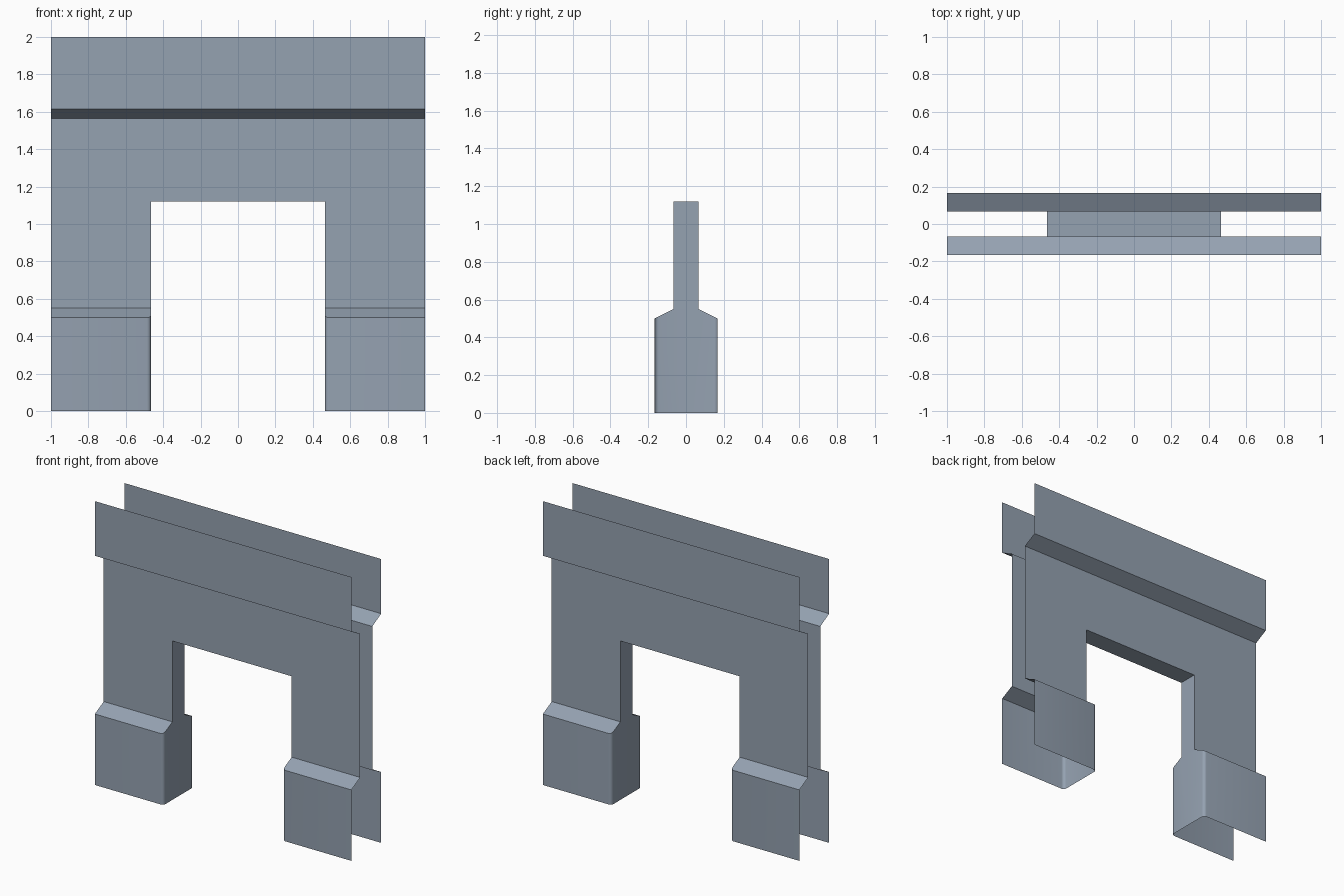
import bpy, bmesh, math
from mathutils import Vector

if "Cube" in bpy.data.objects:
    bpy.data.objects.remove(bpy.data.objects["Cube"])

H, R = 0.465, 0.022            # half door width, corner radius of the plinth
YO, YI = -0.166, -0.067        # outer and inner front planes
DOOR, TOP = 1.12, 2.0

mat = bpy.data.materials.new("blue grey stone")
mat.diffuse_color = (0.30, 0.36, 0.44, 1)
mat.use_nodes = True
mat.node_tree.nodes["Principled BSDF"].inputs["Base Color"].default_value = mat.diffuse_color

FRONT, INWARD, DOWN = Vector((0, -1, 0)), Vector((-1, 0, 0)), Vector((0, 0, -1))


def part(name, faces):
    """Build the +x / front quarter from (points, outward direction), then mirror."""
    bm = bmesh.new()
    for pts, out in faces:
        f = bm.faces.new([bm.verts.new(p) for p in pts])
        f.normal_update()
        if f.normal.dot(out) < 0:
            f.normal_flip()
    bmesh.ops.remove_doubles(bm, verts=bm.verts[:], dist=0.0005)
    me = bpy.data.meshes.new(name)
    bm.to_mesh(me)
    bm.free()
    me.materials.append(mat)
    ob = bpy.data.objects.new(name, me)
    bpy.context.collection.objects.link(ob)
    bpy.ops.object.select_all(action='DESELECT')
    ob.select_set(True)
    bpy.context.view_layer.objects.active = ob
    m = ob.modifiers.new("mirror", 'MIRROR')
    m.use_axis = (True, True, False)
    m.merge_threshold = 0.0005
    bpy.ops.object.modifier_apply(modifier="mirror")
    bpy.ops.object.shade_smooth_by_angle(angle=math.radians(30))


def strip(x0, x1, ya, za, yb, zb):
    return [(x0, ya, za), (x1, ya, za), (x1, yb, zb), (x0, yb, zb)]


# upper band with its sloped underside
part("upper_band", [
    (strip(0, 1, YO, 1.615, YO, TOP), FRONT),
    (strip(0, 1, YI, 1.563, YO, 1.615), FRONT),
])

# thin wall around the doorway, with door jamb and lintel underside
part("door_wall", [
    (strip(0, H, YI, DOOR, YI, 1.563), FRONT),
    (strip(H, 1, YI, DOOR, YI, 1.563), FRONT),
    (strip(H, 1, YI, 0.55, YI, DOOR), FRONT),
    ([(H, YI, 0.55), (H, 0, 0.55), (H, 0, DOOR), (H, YI, DOOR)], INWARD),
    ([(0, YI, DOOR), (H, YI, DOOR), (H, 0, DOOR), (0, 0, DOOR)], DOWN),
])

# wide plinths with rounded doorway corners and sloped tops
arc = []
for i in range(5):
    a = math.radians(270 - 22.5 * i)
    arc.append((H + R + R * math.cos(a), YO + R + R * math.sin(a)))


def rim(y):
    return 0.5 + 0.05 * (y - YO) / (YI - YO)


outline = [(1, YO)] + arc
plinth = [([(*p, 0), (*q, 0), (*q, rim(q[1])), (*p, rim(p[1]))], FRONT + INWARD)
          for p, q in zip(outline, outline[1:])]
plinth.append(([(*p, rim(p[1])) for p in outline]
               + [(H, YI, 0.55), (1, YI, 0.55)], FRONT))
ye = arc[-1][1]
plinth.append(([(H, ye, 0), (H, 0, 0), (H, 0, 0.55), (H, YI, 0.55),
                (H, ye, rim(ye))], INWARD))
part("plinths", plinth)
